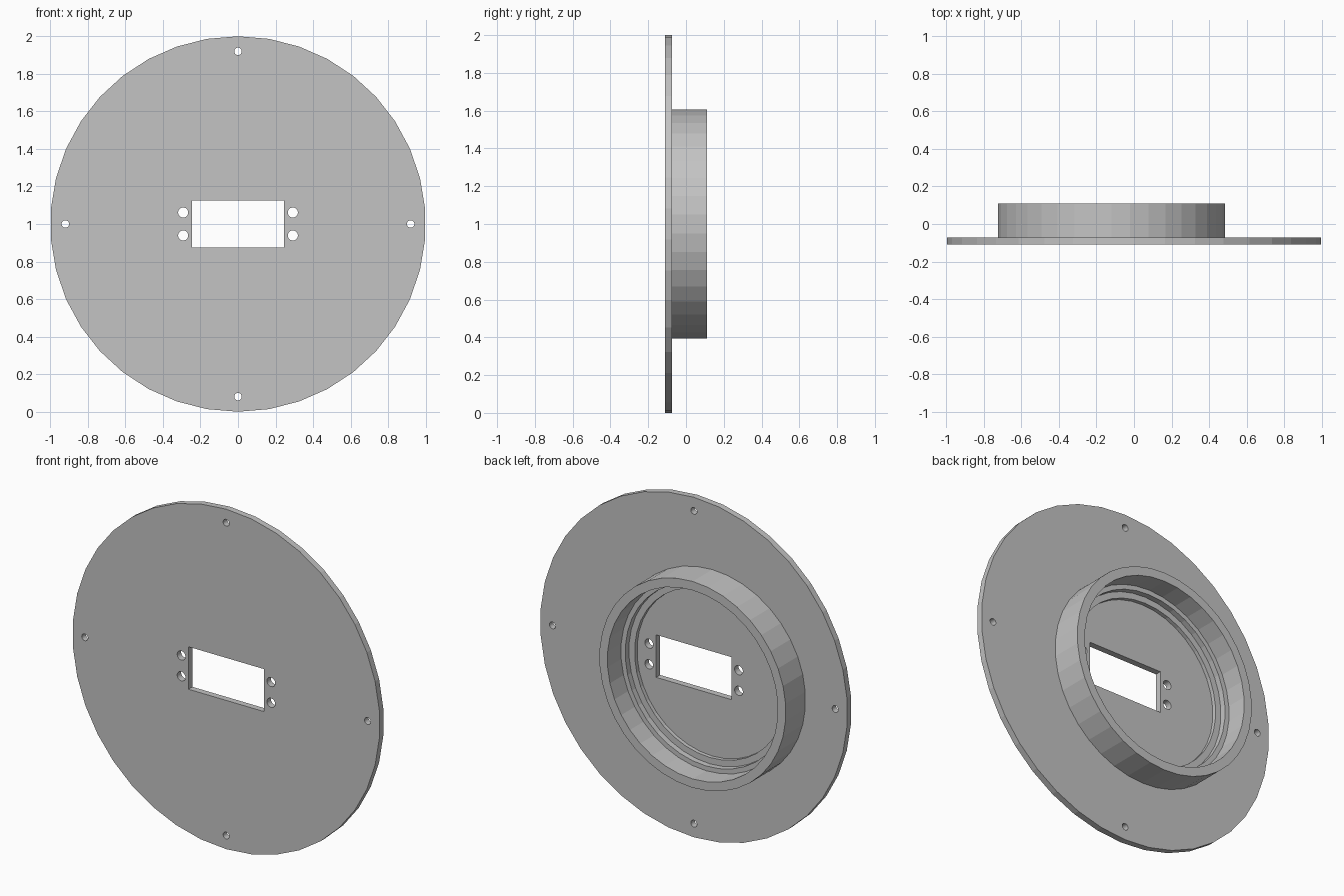
import bpy
import bmesh
from math import sin, cos, tau

SIDES = 38
CENTRE_Z = 1.0
FRONT_Y, PLATE_BACK_Y, RIM_Y = -0.11, -0.073, 0.11

cube = bpy.data.objects.get("Cube")
if cube:
    bpy.data.objects.remove(cube, do_unlink=True)

grey = bpy.data.materials.new("plain grey")
grey.use_nodes = True
grey.diffuse_color = (0.55, 0.55, 0.55, 1)
grey.node_tree.nodes["Principled BSDF"].inputs["Base Color"].default_value = grey.diffuse_color


def circle(x, z, radius, sides=SIDES):
    """Outline points with a corner at the top."""
    return [(x + radius * sin(tau * i / sides), z + radius * cos(tau * i / sides))
            for i in range(sides)]


def add_mesh(name, bm):
    bmesh.ops.remove_doubles(bm, verts=bm.verts, dist=1e-5)
    bmesh.ops.recalc_face_normals(bm, faces=bm.faces)
    mesh = bpy.data.meshes.new(name)
    bm.to_mesh(mesh)
    bm.free()
    mesh.materials.append(grey)
    obj = bpy.data.objects.new(name, mesh)
    bpy.context.collection.objects.link(obj)
    return obj


def pierced_plate(name, outlines, y0, y1):
    """Fill the first outline, leave the others as holes, and give it depth."""
    bm = bmesh.new()
    for points in outlines:
        verts = [bm.verts.new((x, y0, z)) for x, z in points]
        for a, b in zip(verts, verts[1:] + verts[:1]):
            bm.edges.new((a, b))
    bmesh.ops.triangle_fill(bm, edges=bm.edges[:], use_beauty=True, normal=(0, -1, 0))
    result = bmesh.ops.extrude_face_region(bm, geom=bm.faces[:], use_keep_orig=True)
    moved = [g for g in result["geom"] if isinstance(g, bmesh.types.BMVert)]
    bmesh.ops.translate(bm, verts=moved, vec=(0, y1 - y0, 0))
    return add_mesh(name, bm)


def turned_ring(name, x, profile):
    """Revolve a closed (radius, y) profile around the depth axis."""
    bm = bmesh.new()
    loops = [[bm.verts.new((px, y, pz)) for px, pz in circle(x, CENTRE_Z, r)]
             for r, y in profile]
    for a, b in zip(loops, loops[1:] + loops[:1]):
        for i in range(SIDES):
            j = (i + 1) % SIDES
            bm.faces.new((a[i], a[j], b[j], b[i]))
    return add_mesh(name, bm)


# Round mounting plate with window, four inner screw holes and four edge holes
w, h = 0.245, 0.125
outlines = [circle(0, CENTRE_Z, 1.0),
            [(-w, CENTRE_Z - h), (w, CENTRE_Z - h), (w, CENTRE_Z + h), (-w, CENTRE_Z + h)]]
for sx in (-1, 1):
    for sz in (-1, 1):
        outlines.append(circle(sx * 0.292, CENTRE_Z + sz * 0.061, 0.027, 24))
    outlines.append(circle(sx * 0.92, CENTRE_Z, 0.02, 24))
    outlines.append(circle(0, CENTRE_Z + sx * 0.92, 0.02, 24))
pierced_plate("mounting_plate", outlines, FRONT_Y, PLATE_BACK_Y)

# Off-centre collar with a stepped inside
base = PLATE_BACK_Y - 0.004
turned_ring("stepped_collar", -0.12, [
    (0.607, base), (0.607, RIM_Y), (0.555, RIM_Y), (0.555, -0.016),
    (0.527, -0.016), (0.527, -0.05), (0.49, -0.05), (0.49, base)])
